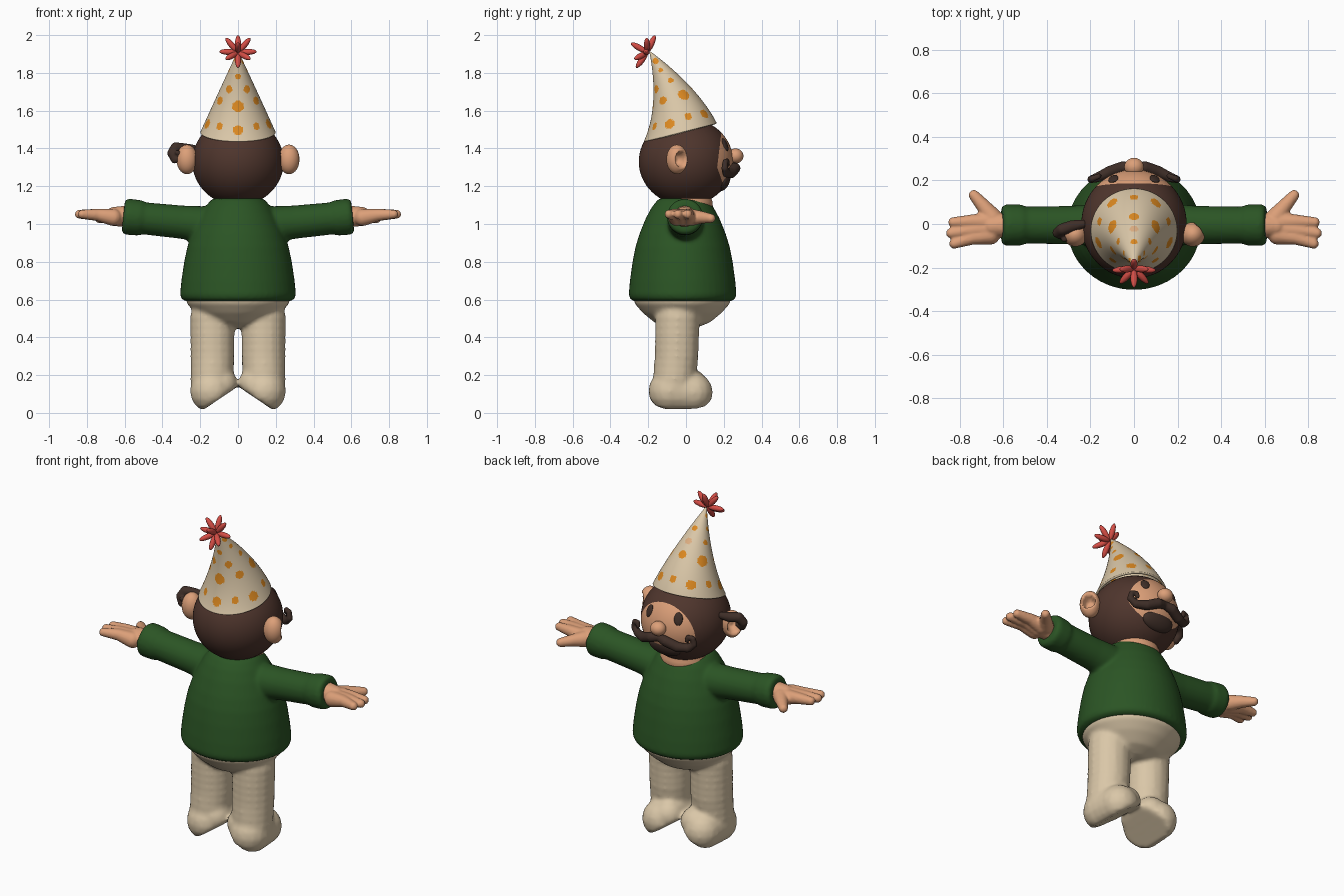
import bpy, bmesh, math
from mathutils import Matrix, Vector

if "Cube" in bpy.data.objects:
    bpy.data.objects.remove(bpy.data.objects["Cube"], do_unlink=True)


def material(name, *rgb):
    m = bpy.data.materials.new(name)
    m.use_nodes = True
    m.diffuse_color = (*rgb, 1)
    m.node_tree.nodes["Principled BSDF"].inputs["Base Color"].default_value = (*rgb, 1)
    return m


SKIN = material("skin", .72, .35, .19)
HAIR = material("brown hair", .078, .036, .026)
DARK = material("dark brown", .05, .028, .021)
GREEN = material("sweater green", .024, .09, .018)
CREAM = material("cream", .7, .57, .39)
ORANGE = material("orange", .72, .25, .015)
PEACH = material("pale peach", .72, .42, .22)
RED = material("red", .66, .075, .06)


def finish(bm, name, *mats):
    bmesh.ops.recalc_face_normals(bm, faces=bm.faces)
    for f in bm.faces:
        f.smooth = True
    me = bpy.data.meshes.new(name)
    bm.to_mesh(me)
    bm.free()
    for m in mats:
        me.materials.append(m)
    ob = bpy.data.objects.new(name, me)
    bpy.context.collection.objects.link(ob)
    return ob


def fuse(ob, voxel, rounds):
    """Melt overlapping solids into one soft skin."""
    r = ob.modifiers.new("fuse", 'REMESH')
    r.mode, r.voxel_size, r.use_smooth_shade = 'VOXEL', voxel, True
    s = ob.modifiers.new("soften", 'SMOOTH')
    s.factor, s.iterations = .5, rounds


def lathe(bm, profile, matrix, seg=48):
    """Closed turned solid from (height, radius) pairs."""
    rings = [[bm.verts.new(matrix @ Vector((r * math.cos(t), r * math.sin(t), z)))
              for t in (math.tau * i / seg for i in range(seg))] for z, r in profile]
    for a, b in zip(rings, rings[1:]):
        for i in range(seg):
            j = (i + 1) % seg
            bm.faces.new((a[i], a[j], b[j], b[i]))
    bm.faces.new(rings[0])
    bm.faces.new(rings[-1])
    return [v for ring in rings for v in ring]


def ball(bm, pos, size, rot=Matrix.Identity(4), seg=24):
    """Ellipsoid with nearly closed poles."""
    rows = seg // 2
    angles = [.02 + (math.pi - .04) * i / rows for i in range(rows + 1)]
    return lathe(bm, [(-math.cos(a), math.sin(a)) for a in angles],
                 Matrix.Translation(pos) @ rot @ Matrix.Diagonal((*size, 1)), seg)


def chain(bm, points, side=1):
    """Balls strung along a path of (x, y, z, radius)."""
    verts = []
    for a, b in zip(points, points[1:]):
        a, b = Vector(a), Vector(b)
        n = math.ceil((b - a).xyz.length / (min(a.w, b.w) * .4))
        for i in range(n + 1):
            p = a.lerp(b, i / n)
            verts += ball(bm, (side * p.x, p.y, p.z), [p.w] * 3, seg=16)
    return verts


def facing(direction):
    return Vector(direction).to_track_quat('Z', 'Y').to_matrix().to_4x4()


# Trousers: hips, legs and feet with slanted flat soles
bm = bmesh.new()
lathe(bm, [(.45, .08), (.48, .16), (.53, .225), (.58, .272), (.63, .28)],
      Matrix.Translation((0, -.02, 0)) @ Matrix.Diagonal((1, .93, 1, 1)))
for s in (1, -1):
    leg = chain(bm, [(.135, -.045, .5, .12), (.135, -.05, .3, .118), (.138, -.065, .14, .115)], s)
    leg += chain(bm, [(.14, -.085, .115, .115), (.135, .035, .108, .108)], s)
    leg += chain(bm, [(.09, -.08, .15, .09), (.09, .03, .14, .09)], s)
    sole = Vector((-s * .56, 0, -.83)).normalized()
    for v in leg:
        depth = (v.co - Vector((s * .1, 0, .073))).dot(sole)
        if depth > 0:
            v.co -= sole * depth
fuse(finish(bm, "trousers", CREAM), .012, 6)

# Sweater: body, sleeves and cuffs
bm = bmesh.new()
lathe(bm, [(.59, .27), (.6, .297), (.625, .307), (.7, .3), (.8, .285), (.88, .268), (.95, .245),
           (1.03, .21), (1.09, .175), (1.125, .145), (1.135, .13)],
      Matrix.Translation((0, -.018, 0)) @ Matrix.Diagonal((1, .93, 1, 1)))
for s in (1, -1):
    lathe(bm, [(0, .1), (.15, .095), (.25, .088), (.45, .085), (.47, .094), (.54, .096), (.56, .085)],
          Matrix.Diagonal((s, 1, 1, 1)) @ Matrix.Translation((.05, -.005, .985))
          @ Matrix.Rotation(math.pi / 2 - .1, 4, 'Y'))
fuse(finish(bm, "sweater", GREEN), .011, 5)

# Hands: wrist, three fingers and a thumb
for s, label in ((1, "left"), (-1, "right")):
    bm = bmesh.new()
    chain(bm, [(.57, -.005, 1.04, .06), (.65, -.01, 1.04, .052)], s)
    for mid, tip, reach in ((-.062, -.09, .825), (-.028, -.042, .84), (.012, .008, .83)):
        chain(bm, [(.66, mid * .8, 1.035, .046), (.74, mid, 1.048, .033),
                   (reach, tip, 1.052, .024)], s)
    chain(bm, [(.65, .03, 1.035, .045), (.69, .08, 1.035, .034), (.735, .132, 1.03, .025)], s)
    fuse(finish(bm, label + "_hand", SKIN), .007, 3)

# Neck
bm = bmesh.new()
lathe(bm, [(1.05, .14), (1.12, .135), (1.16, .12), (1.2, .12)], Matrix.Translation((0, .005, 0)))
finish(bm, "neck", SKIN)

# Head: cut along the hairline, face in front and hair behind
bm = bmesh.new()
ball(bm, (0, 0, 1.33), (.242, .25, .232), seg=64)
hinge = Vector((0, .165, 1.3))
planes = [Vector((0, 1, .35)), Vector((0, 1, -.12))]
for n in planes:
    bmesh.ops.bisect_plane(bm, geom=bm.verts[:] + bm.edges[:] + bm.faces[:],
                           plane_co=hinge, plane_no=n)
for f in bm.faces:
    d = f.calc_center_median() - hinge
    f.material_index = int(not all(d.dot(n) > 0 for n in planes))
finish(bm, "head", SKIN, HAIR)

# Ears with a hollow facing forward and outward
for s, label in ((1, "left"), (-1, "right")):
    bm = bmesh.new()
    centre, out = Vector((s * .27, -.048, 1.342)), Vector((s * .8, .6, 0))
    for v in ball(bm, centre, (.056, .056, .078), seg=40):
        lean = (v.co - centre).normalized().dot(out)
        v.co -= out * .07 * min(1, max(0, (lean - .72) * 5))
    finish(bm, label + "_ear", SKIN)

# Nose, eyes and mouth
bm = bmesh.new()
ball(bm, (0, .262, 1.36), (.045, .042, .04))
finish(bm, "nose", SKIN)
bm = bmesh.new()
for s in (1, -1):
    ball(bm, (s * .095, .207, 1.42), (.024, .036, .009), facing((s * .4, .83, .39)))
finish(bm, "eyes", DARK)
bm = bmesh.new()
ball(bm, (0, .198, 1.225), (.1, .055, .032), facing((0, .9, -.42)))
finish(bm, "mouth", DARK)

# Moustache with curled tips
bm = bmesh.new()
for s in (1, -1):
    chain(bm, [(0, .255, 1.305, .022), (.05, .26, 1.295, .029), (.11, .24, 1.27, .028),
               (.165, .215, 1.268, .023), (.197, .205, 1.295, .018), (.192, .208, 1.33, .015),
               (.165, .218, 1.335, .013), (.16, .222, 1.315, .012)], s)
fuse(finish(bm, "moustache", DARK), .006, 3)

# Curled lock of hair over one ear
bm = bmesh.new()
chain(bm, [(-.235, .0, 1.4, .02), (-.285, -.01, 1.4, .028), (-.33, -.025, 1.405, .028),
           (-.35, -.04, 1.375, .025), (-.335, -.05, 1.342, .022), (-.305, -.06, 1.345, .018),
           (-.3, -.065, 1.37, .015), (-.322, -.07, 1.378, .013)])
fuse(finish(bm, "hair_curl", DARK), .006, 3)


# Party hat: leaning cone with painted spots
def hat_point(t, a):
    r, tilt = .195 * (1 - t) + .004, .24 + .3 * t
    return Vector((r * math.cos(a), -.03 - .16 * t ** 1.7 + r * math.sin(a) * math.cos(tilt),
                   1.485 + .425 * t + r * math.sin(a) * math.sin(tilt)))


spots = []
for t, count, size, turn in ((.14, 10, .027, 0), (.42, 6, .031, 0), (.6, 5, .02, .5),
                             (.75, 4, .016, 0), (.89, 2, .017, .5)):
    for k in range(count):
        a = -math.pi / 2 + math.tau * (k + turn) / count
        spots.append((hat_point(t + .025 * (k % 2), a), size * (1 - .25 * (k % 2)),
                      2 if t == .6 and k == 2 else 1))
bm = bmesh.new()
around, rows = 120, 90
rings = [[bm.verts.new(hat_point(i / rows, math.tau * j / around)) for j in range(around)]
         for i in range(rows + 1)]
for low, high in zip(rings, rings[1:]):
    for j in range(around):
        k = (j + 1) % around
        f = bm.faces.new((low[j], low[k], high[k], high[j]))
        c = f.calc_center_median()
        f.material_index = next((m for p, r, m in spots if (c - p).length < r), 0)
bm.faces.new(rings[-1])
hat = finish(bm, "party_hat", CREAM, ORANGE, PEACH)
rim = hat.modifiers.new("rim", 'SOLIDIFY')
rim.thickness = .012

# Pompom: petals fanned around the hat tip
bm = bmesh.new()
axis = Vector((0, -.86, .5))
side, up = Vector((1, 0, 0)), Vector((0, .5, .86))
rays = [axis] + [side * math.sin(t) + up * math.cos(t) + axis * (.1 + .35 * (i % 2))
                 for i, t in enumerate(math.tau * k / 8 for k in range(8))]
for d in rays:
    d = d.normalized()
    ball(bm, Vector((0, -.205, 1.908)) + d * .05, (.016, .016, .05), facing(d), seg=16)
finish(bm, "pompom", RED)
